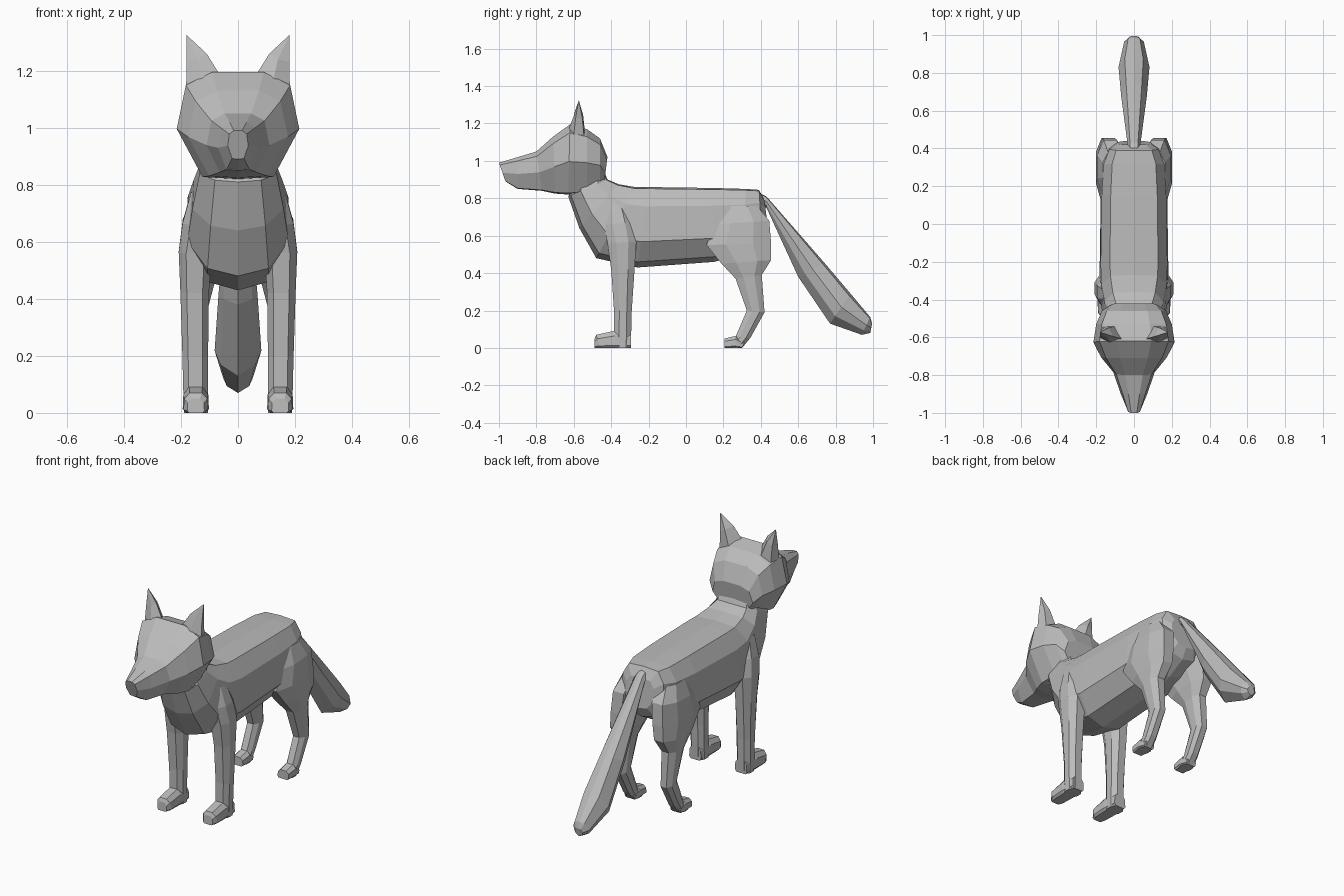
import bpy, bmesh

fur = bpy.data.materials.new("grey fur")
fur.diffuse_color = (0.5, 0.5, 0.5, 1)


def finish(name, bm):
    bmesh.ops.recalc_face_normals(bm, faces=bm.faces)
    mesh = bpy.data.meshes.new(name)
    bm.to_mesh(mesh)
    bm.free()
    mesh.materials.append(fur)
    obj = bpy.data.objects.new(name, mesh)
    bpy.context.collection.objects.link(obj)
    return obj


def loft(name, section, rings, side=1):
    """Skin rings. Each ring: start (y, z), end (y, z), centre x, half width.
    Section: half outline as (width fraction, fraction from start to end)."""
    outline = section + [(-u, t) for u, t in reversed(section) if u > 0]
    bm = bmesh.new()
    loops = []
    for y0, z0, y1, z1, cx, w in rings:
        loops.append([bm.verts.new((side * (cx + u * w), y0 + (y1 - y0) * t,
                                    z0 + (z1 - z0) * t)) for u, t in outline])
    n = len(outline)
    for a, b in zip(loops, loops[1:]):
        for i in range(n):
            j = (i + 1) % n
            bm.faces.new((a[i], a[j], b[j], b[i]))
    bm.faces.new(loops[0])
    bm.faces.new(loops[-1])
    return finish(name, bm)


# Torso with neck, chest and rump
body_section = [(0, 0), (0.6, 0.07), (1, 0.32), (0.97, 0.76), (0.7, 0.98), (0, 1)]
loft("body", body_section, [
    (-0.60, 0.86, -0.44, 0.95, 0, 0.12),
    (-0.63, 0.81, -0.42, 0.90, 0, 0.135),
    (-0.57, 0.64, -0.36, 0.875, 0, 0.16),
    (-0.48, 0.48, -0.27, 0.86, 0, 0.178),
    (-0.26, 0.43, -0.20, 0.86, 0, 0.182),
    (0.15, 0.46, 0.15, 0.855, 0, 0.176),
    (0.30, 0.50, 0.32, 0.85, 0, 0.165),
    (0.41, 0.56, 0.39, 0.845, 0, 0.135),
    (0.44, 0.62, 0.42, 0.79, 0, 0.09)])

# Head tapering into the muzzle
head_section = [(0, 0), (0.58, 0.02), (1, 0.47), (0.85, 0.88), (0.42, 1), (0, 1)]
loft("head", head_section, [
    (-0.44, 0.86, -0.42, 1.02, 0, 0.13),
    (-0.46, 0.85, -0.46, 1.12, 0, 0.17),
    (-0.53, 0.83, -0.53, 1.17, 0, 0.20),
    (-0.63, 0.82, -0.62, 1.195, 0, 0.215),
    (-0.70, 0.825, -0.71, 1.13, 0, 0.175),
    (-0.77, 0.84, -0.80, 1.05, 0, 0.11),
    (-0.90, 0.85, -0.90, 1.02, 0, 0.07),
    (-0.965, 0.89, -1.0, 0.99, 0, 0.036)])

# Bushy tail
tail_section = [(0, 0), (0.75, 0.25), (1, 0.55), (0.6, 0.93), (0, 1)]
loft("tail", tail_section, [
    (0.37, 0.77, 0.37, 0.84, 0, 0.03),
    (0.43, 0.75, 0.43, 0.81, 0, 0.035),
    (0.60, 0.38, 0.74, 0.455, 0, 0.068),
    (0.77, 0.13, 0.88, 0.29, 0, 0.082),
    (0.94, 0.07, 0.985, 0.165, 0, 0.052),
    (0.985, 0.08, 0.995, 0.13, 0, 0.025)])

limb_section = [(0.55, 0), (1, 0.3), (1, 0.72), (0.5, 1)]
foot_section = [(0.75, 0), (1, 0.15), (0.95, 0.7), (0.5, 1)]
for side, label in ((1, "right"), (-1, "left")):
    # Front leg from shoulder to ankle
    loft(label + "_front_leg", limb_section, [
        (-0.43, 0.77, -0.32, 0.78, 0.11, 0.055),
        (-0.44, 0.66, -0.28, 0.67, 0.13, 0.065),
        (-0.42, 0.56, -0.265, 0.57, 0.15, 0.058),
        (-0.40, 0.42, -0.275, 0.42, 0.152, 0.05),
        (-0.385, 0.20, -0.29, 0.20, 0.15, 0.045),
        (-0.385, 0.0, -0.295, 0.0, 0.148, 0.042)], side)
    loft(label + "_front_foot", foot_section, [
        (-0.295, 0, -0.295, 0.08, 0.148, 0.038),
        (-0.38, 0, -0.38, 0.092, 0.148, 0.046),
        (-0.46, 0, -0.48, 0.07, 0.148, 0.043),
        (-0.49, 0, -0.488, 0.05, 0.148, 0.03)], side)
    # Hind leg from thigh through the hock
    loft(label + "_hind_leg", limb_section, [
        (0.19, 0.76, 0.38, 0.76, 0.11, 0.055),
        (0.15, 0.66, 0.445, 0.68, 0.125, 0.07),
        (0.11, 0.55, 0.455, 0.56, 0.135, 0.066),
        (0.19, 0.45, 0.455, 0.47, 0.142, 0.06),
        (0.265, 0.37, 0.405, 0.39, 0.148, 0.045),
        (0.325, 0.20, 0.42, 0.19, 0.148, 0.036),
        (0.265, 0.06, 0.345, 0.055, 0.148, 0.034),
        (0.22, 0.0, 0.30, 0.0, 0.148, 0.034)], side)
    loft(label + "_hind_foot", foot_section, [
        (0.30, 0, 0.315, 0.03, 0.148, 0.033),
        (0.26, 0, 0.27, 0.065, 0.148, 0.04),
        (0.205, 0, 0.205, 0.05, 0.148, 0.036)], side)
    # Pointed ear: curved outline with a ridge at the back
    bm = bmesh.new()
    base = [(0.06, -0.61, 1.18), (0.12, -0.635, 1.15), (0.182, -0.60, 1.14),
            (0.165, -0.545, 1.13), (0.10, -0.54, 1.15)]
    mid = [(0.11, -0.595, 1.26), (0.14, -0.60, 1.24), (0.18, -0.59, 1.23),
           (0.168, -0.555, 1.23), (0.135, -0.55, 1.245)]
    lo, hi = ([bm.verts.new((side * x, y, z)) for x, y, z in ring] for ring in (base, mid))
    tip = bm.verts.new((side * 0.18, -0.573, 1.325))
    for i in range(5):
        j = (i + 1) % 5
        bm.faces.new((lo[i], lo[j], hi[j], hi[i]))
        bm.faces.new((hi[i], hi[j], tip))
    bm.faces.new(lo)
    finish(label + "_ear", bm)
